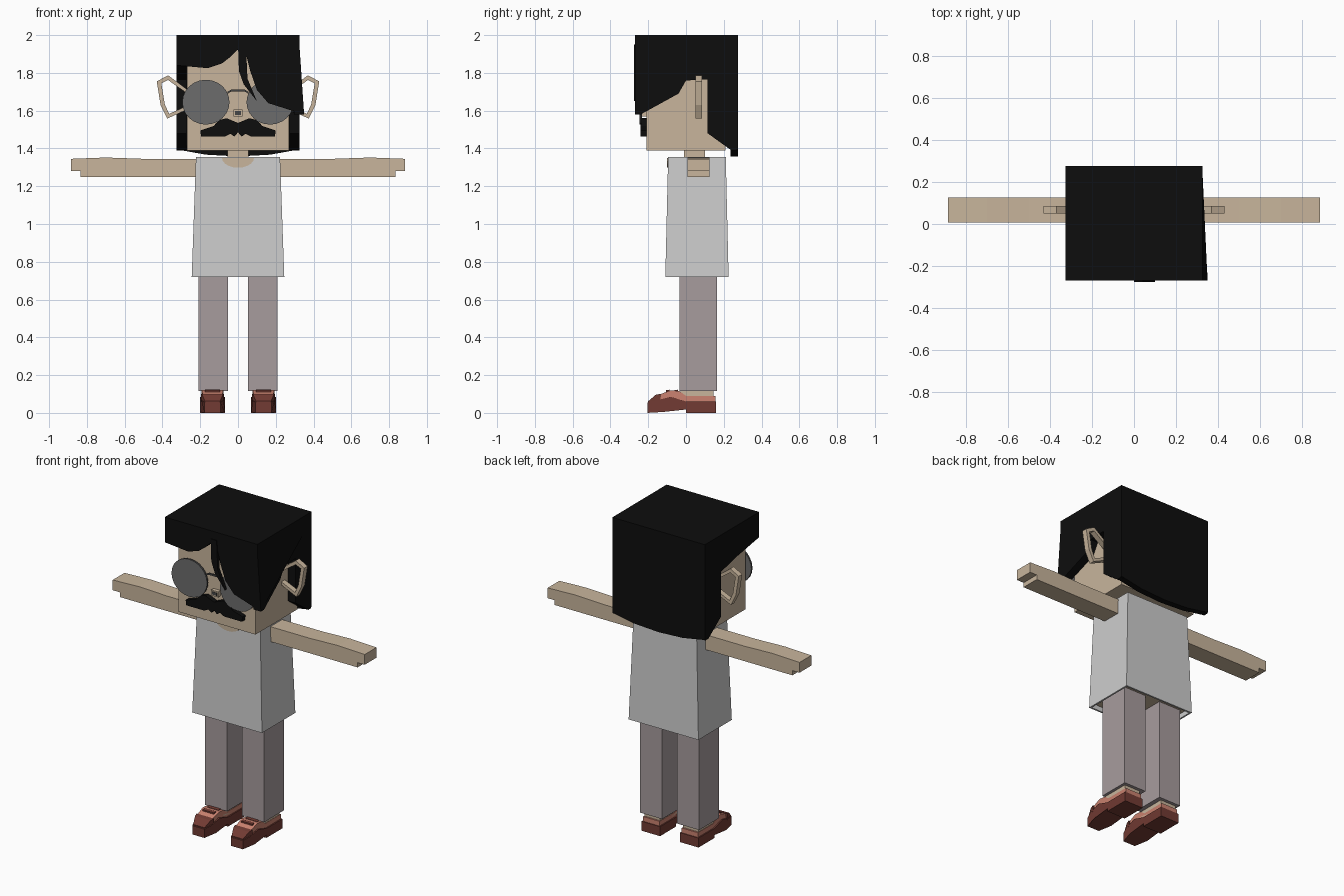
import bpy, bmesh, math

if "Cube" in bpy.data.objects:
    bpy.data.objects.remove(bpy.data.objects["Cube"])


def material(name, r, g, b):
    """Flat colour given as 8-bit display values, stored as linear."""
    lin = [((c / 255 + 0.055) / 1.055) ** 2.4 if c > 10 else c / 3295 for c in (r, g, b)]
    m = bpy.data.materials.new(name)
    m.use_nodes = True
    m.diffuse_color = (*lin, 1)
    m.node_tree.nodes["Principled BSDF"].inputs["Base Color"].default_value = (*lin, 1)
    return m


hair = material("hair black", 13, 13, 13)
skin = material("skin tan", 200, 181, 156)
cloth = material("shirt light grey", 205, 205, 205)
trouser = material("trouser mauve grey", 167, 156, 158)
leather = material("shoe brown", 114, 59, 51)
trim = material("shoe salmon", 203, 130, 112)
glass = material("lens grey", 108, 108, 108)
metal = material("frame dark grey", 70, 70, 70)


def finish(name, bm, *mats):
    bmesh.ops.recalc_face_normals(bm, faces=bm.faces)
    me = bpy.data.meshes.new(name)
    bm.to_mesh(me)
    bm.free()
    for m in mats:
        me.materials.append(m)
    ob = bpy.data.objects.new(name, me)
    bpy.context.collection.objects.link(ob)
    return ob


def prism(name, pts, axis, a, b, mat, sign=1, shape=None):
    """Extrude a profile: (x,z) along y or (y,z) along x, optionally mirrored."""
    bm = bmesh.new()
    place = (lambda p, t: (sign * p[0], t, p[1])) if axis == "y" else \
            (lambda p, t: (sign * t, p[0], p[1]))
    lo, hi = [[bm.verts.new(place(p, t)) for p in pts] for t in (a, b)]
    bm.faces.new(lo)
    bm.faces.new(hi[::-1])
    n = len(pts)
    for i in range(n):
        j = (i + 1) % n
        bm.faces.new((lo[i], lo[j], hi[j], hi[i]))
    if shape:
        for v in bm.verts:
            shape(v.co)
    return finish(name, bm, mat)


def box(name, x0, x1, y0, y1, z0, z1, mat, sign=1):
    return prism(name, [(x0, z0), (x1, z0), (x1, z1), (x0, z1)], "y", y0, y1, mat, sign)


# Head, neck and nose
box("head", -.27, .27, -.21, .21, 1.39, 1.93, skin)
box("neck", -.055, .055, -.01, .1, 1.33, 1.4, skin)
box("nose", -.025, .025, -.235, -.2, 1.57, 1.605, skin)
box("nose_tip", -.016, .016, -.237, -.23, 1.578, 1.597, metal)

# Moustache, mirrored about its centre
half = [(.02, 1.463), (.04, 1.478), (.07, 1.463), (.195, 1.463), (.2, 1.495),
        (.13, 1.518), (.1, 1.55), (.06, 1.56)]
outline = [(0, 1.485)] + half + [(0, 1.535)] + [(-x, z) for x, z in half[::-1]]
prism("moustache", outline, "y", -.24, -.2, hair)

# Hair: crown, back, fringe, swept fringe and loose strand
box("hair_crown", -.325, .325, -.27, .275, 1.92, 2, hair)
prism("hair_back", [(-.325, 1.95), (-.325, 1.395), (-.17, 1.367), (0, 1.358), (.17, 1.367),
                    (.325, 1.395), (.325, 1.95)], "y", .235, .275, hair)
prism("hair_fringe", [(-.325, 1.95), (-.325, 1.84), (-.16, 1.825), (-.085, 1.85), (-.04, 1.885),
                      (0, 1.925), (0, 1.95)], "y", -.27, -.2, hair)
prism("hair_sweep", [(.04, 1.95), (.042, 1.9), (.065, 1.81), (.1, 1.71), (.16, 1.64),
                     (.35, 1.58), (.325, 1.85), (.325, 1.95)], "y", -.27, -.248, hair)
prism("hair_strand", [(0, 1.95), (.005, 1.81), (.03, 1.74), (.1, 1.65), (.05, 1.77),
                      (.042, 1.95)], "y", -.275, -.255, hair)


def flare(co):
    if co.y < -.2 and co.z < 1.7:
        co.x += .025


rear = [(.115, 1.765), (.115, 1.48), (.24, 1.39), (.27, 1.39), (.27, 1.95), (-.27, 1.95)]
prism("hair_side_left", [(-.27, 1.58), (-.24, 1.58), (-.04, 1.69), (0, 1.76)] + rear,
      "x", .272, .325, hair, 1, flare)
prism("hair_side_right", [(-.27, 1.84), (-.03, 1.8)] + rear, "x", .272, .325, hair, -1)

# Glasses: faceted discs with a dark edge, joined by an arched bridge
for side, s in (("left", 1), ("right", -1)):
    bm = bmesh.new()
    bmesh.ops.create_cone(bm, cap_ends=True, segments=24, radius1=.125, radius2=.125, depth=.012)
    for v in bm.verts:
        x, y, z = v.co
        v.co = (s * .17 + x, -.24 + z, 1.645 + y * .95)
    for f in bm.faces:
        f.normal_update()
        f.material_index = 0 if abs(f.normal.y) > .5 else 1
    finish("lens_" + side, bm, glass, metal)
arc = [(-.055, 1.69), (-.035, 1.702), (.035, 1.702), (.055, 1.69)]
prism("glasses_bridge", arc + [(x, z + .01) for x, z in arc[::-1]], "y", -.246, -.236, metal)

# Shirt: tapered box with a recessed underside
bm = bmesh.new()
bmesh.ops.create_cube(bm, size=1)
for v in bm.verts:
    top = v.co.z > 0
    v.co.x *= .445 if top else .49
    v.co.y = .058 + v.co.y * (.305 if top else .335)
    v.co.z = 1.355 if top else .72
bm.normal_update()
base = min(bm.faces, key=lambda f: f.calc_center_median().z)
bmesh.ops.inset_region(bm, faces=[base], thickness=.015)
floor = bmesh.ops.extrude_discrete_faces(bm, faces=[base])["faces"][0]
for v in floor.verts:
    v.co.z += .03
floor.material_index = 1
finish("shirt", bm, cloth, skin)

# Scooped neckline
scoop = [(.085 * math.cos(a), 1.35 - .052 * math.sin(a))
         for a in (math.pi * i / 10 for i in range(11))]
prism("neckline", scoop, "y", -.1, -.092, skin)

# Paired parts: ears, arms, legs and shoes
ear_outer = [(.26, 1.705), (.32, 1.75), (.37, 1.787), (.43, 1.755), (.41, 1.63), (.375, 1.558),
             (.26, 1.61)]
ear_inner = [(.26, 1.63), (.365, 1.583), (.388, 1.635), (.406, 1.745), (.37, 1.762),
             (.328, 1.732), (.26, 1.685)]
arm = [(.2, 1.25), (.835, 1.25), (.835, 1.28), (.885, 1.28), (.885, 1.345), (.7, 1.352),
       (.5, 1.345), (.2, 1.345)]
sole = [(-.205, 0), (-.12, .005), (0, .018), (0, 0), (.16, 0), (.16, .06), (0, .06),
        (-.08, .085), (-.16, .065), (-.205, .055)]
upper = [(-.2, .055), (-.16, .065), (-.08, .08), (0, .058), (.155, .058), (.155, .09),
         (0, .09), (-.035, .115), (-.08, .12), (-.16, .09)]


def round_toe(co):
    """Narrow the shoe toward the toe."""
    if co.y < -.14:
        mid = math.copysign(.135, co.x)
        co.x = mid + (co.x - mid) * (.65 if co.y < -.18 else .9)


for side, s in (("left", 1), ("right", -1)):
    prism("ear_" + side, ear_outer + ear_inner, "y", .05, .085, skin, s)
    prism("arm_" + side, arm, "y", .007, .125, skin, s)
    box("trouser_leg_" + side, .052, .208, -.035, .165, .115, .75, trouser, s)
    box("ankle_" + side, .08, .19, -.03, .145, .06, .12, skin, s)
    prism("shoe_sole_" + side, sole, "x", .07, .2, leather, s, round_toe)
    prism("shoe_upper_" + side, upper, "x", .078, .192, trim, s, round_toe)
    # Toe cap and laces
    prism("toe_cap_" + side, [(-.2, .05), (-.2, .062), (-.16, .096), (-.135, .101), (-.135, .06)],
          "x", .074, .196, leather, s, round_toe)
    for i in range(2):
        y = -.105 + i * .045
        prism(f"lace_{i + 1}_{side}", [(y, .1), (y + .018, .1), (y + .018, .123), (y, .12)],
              "x", .095, .175, leather, s)
